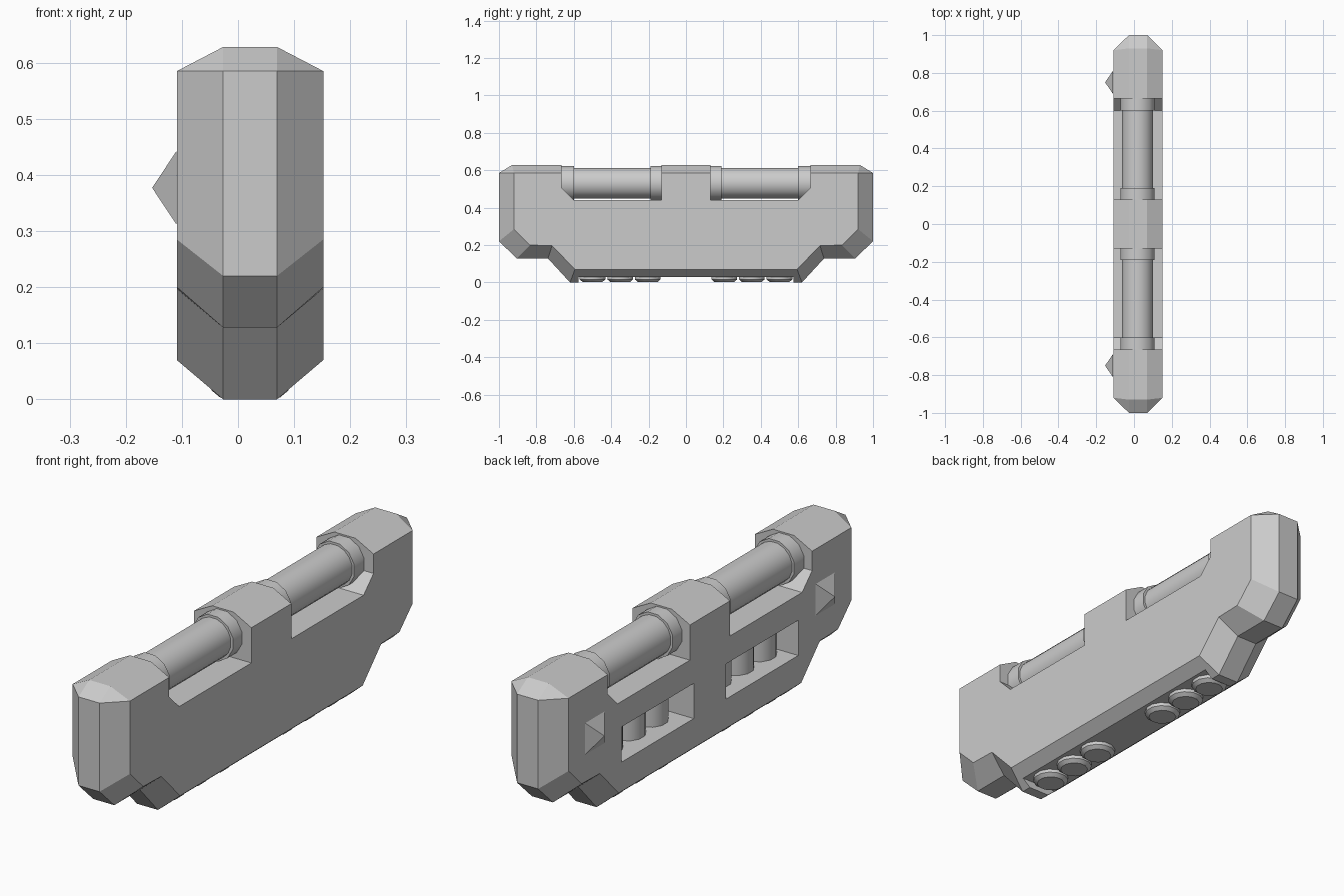
import bpy, bmesh, math
from mathutils import Matrix, Vector

if "Cube" in bpy.data.objects:
    bpy.data.objects.remove(bpy.data.objects["Cube"])

CX = 0.0215          # centre of the body across x


def finish(bm, name):
    bmesh.ops.remove_doubles(bm, verts=bm.verts, dist=1e-5)
    bmesh.ops.recalc_face_normals(bm, faces=bm.faces)
    me = bpy.data.meshes.new(name)
    bm.to_mesh(me)
    bm.free()
    ob = bpy.data.objects.new(name, me)
    bpy.context.collection.objects.link(ob)
    return ob


def loft(name, layers):
    """Skin closed (y, z) profiles placed at successive x positions."""
    bm = bmesh.new()
    rings = [[bm.verts.new((x, y, z)) for y, z in pts] for x, pts in layers]
    n = len(rings[0])
    for a, b in zip(rings, rings[1:]):
        for i in range(n):
            j = (i + 1) % n
            bm.faces.new((a[i], a[j], b[j], b[i]))
    bm.faces.new(rings[0])
    bm.faces.new(rings[-1][::-1])
    return finish(bm, name)


def lathe(name, profile, sides, matrix):
    """Capped turned part; profile is (radius, height) along local z."""
    bm = bmesh.new()
    rings = []
    for r, h in profile:
        ang = [2 * math.pi * (i + 0.5) / sides for i in range(sides)]
        rings.append([bm.verts.new(matrix @ Vector((r * math.cos(a), r * math.sin(a), h))) for a in ang])
    for a, b in zip(rings, rings[1:]):
        for i in range(sides):
            j = (i + 1) % sides
            bm.faces.new((a[i], a[j], b[j], b[i]))
    bm.faces.new(rings[0][::-1])
    bm.faces.new(rings[-1])
    ob = finish(bm, name)
    bpy.ops.object.select_all(action='DESELECT')
    ob.select_set(True)
    bpy.context.view_layer.objects.active = ob
    bpy.ops.object.shade_smooth_by_angle(angle=math.radians(38))
    return ob


def cut(target, cutter):
    mod = target.modifiers.new("cut", 'BOOLEAN')
    mod.operation, mod.solver, mod.object = 'DIFFERENCE', 'EXACT', cutter
    cutter.hide_render = True
    bpy.context.view_layer.objects.active = target
    bpy.ops.object.modifier_apply(modifier=mod.name)
    bpy.data.objects.remove(cutter, do_unlink=True)


def mirrored(half):
    return half + [(-y, z) for y, z in reversed(half)]


# Body: wide core profile bevelled down to smaller flank profiles
core = mirrored([(-.93, .628), (-1, .585), (-1, .22), (-.904, .128), (-.738, .128), (-.62, 0)])
flank = mirrored([(-.92, .585), (-.92, .585), (-.92, .285), (-.834, .2), (-.716, .197), (-.594, .07)])
body = loft("body", [(CX - .1305, flank), (CX - .048, core), (CX + .048, core), (CX + .1305, flank)])

# Shallow relief along the underside
relief = [(-.575, -.1), (-.575, .03), (.575, .03), (.575, -.1)]
cut(body, loft("underside_cutter", [(-.4, relief), (.4, relief)]))

for s in (-1, 1):
    # Top notch, chamfered at its outer lower corner
    notch = [(s * y, z) for y, z in
             [(.13, .8), (.13, .44), (.6, .44), (.665, .505), (.665, .8)]]
    cut(body, loft("notch_cutter", [(-.4, notch), (.4, notch)]))
    # Side window pocket on the left face
    window = [(s * y, z) for y, z in [(.105, .19), (.575, .19), (.575, .335), (.105, .335)]]
    cut(body, loft("window_cutter", [(-.4, window), (.06, window)]))

for s, side in ((-1, "front"), (1, "back")):
    # Handle bar with a collar at each end
    bar = Matrix.Translation((CX - .003, 0, .531)) @ Matrix.Rotation(-s * math.pi / 2, 4, 'X')
    lathe(f"{side}_bar", [(.083, .12), (.083, .68)], 16, bar)
    lathe(f"{side}_inner_collar", [(.094, .125), (.094, .19)], 12, bar)
    lathe(f"{side}_outer_collar", [(.094, .6), (.094, .67)], 12, bar)
    # Vertical pistons with chamfered feet
    for i, y in enumerate((.205, .352, .5)):
        lathe(f"{side}_piston_{i + 1}", [(.055, .003), (.071, .016), (.071, .345)], 12,
              Matrix.Translation((CX, s * y, 0)))
    # Pyramid stud on the left face
    bm = bmesh.new()
    base = [bm.verts.new((CX - .1315, s * .75 + a * .063, .377 + b * .065))
            for a, b in ((-1, -1), (1, -1), (1, 1), (-1, 1))]
    tip = bm.verts.new((-.153, s * .75, .377))
    bm.faces.new(base)
    for i in range(4):
        bm.faces.new((base[i], base[(i + 1) % 4], tip))
    finish(bm, f"{side}_stud")
